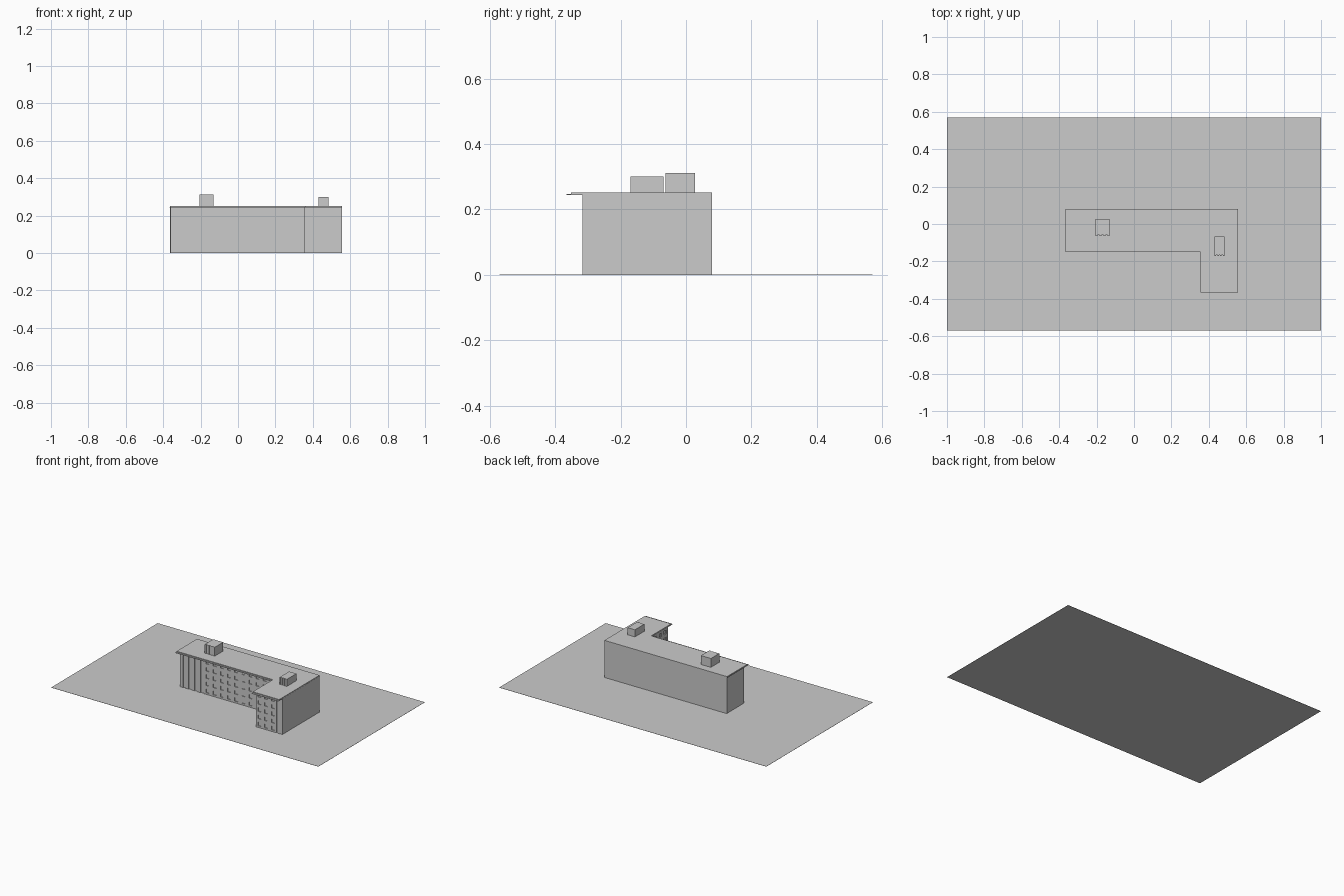
import bpy, bmesh

if "Cube" in bpy.data.objects:
    bpy.data.objects.remove(bpy.data.objects["Cube"])


def add_boxes(name, boxes):
    """One object made of boxes given as (x0, x1, y0, y1, z0, z1)."""
    bm = bmesh.new()
    for x0, x1, y0, y1, z0, z1 in boxes:
        for v in bmesh.ops.create_cube(bm, size=1)["verts"]:
            v.co = (x1 if v.co.x > 0 else x0, y1 if v.co.y > 0 else y0,
                    z1 if v.co.z > 0 else z0)
    return finish(name, bm)


def finish(name, bm):
    me = bpy.data.meshes.new(name)
    bm.to_mesh(me)
    bm.free()
    ob = bpy.data.objects.new(name, me)
    bpy.context.collection.objects.link(ob)
    return ob


def prism(name, outline, z0, z1):
    """Outline extruded upwards."""
    bm = bmesh.new()
    face = bm.faces.new([bm.verts.new((x, y, z0)) for x, y in outline])
    new = bmesh.ops.extrude_face_region(bm, geom=[face])["geom"]
    for v in new:
        if isinstance(v, bmesh.types.BMVert):
            v.co.z = z1
    bmesh.ops.recalc_face_normals(bm, faces=bm.faces)
    return finish(name, bm)


def ell(left, right, inner, back, front, tip):
    return [(left, back), (left, front), (inner, front),
            (inner, tip), (right, tip), (right, back)]


def window_wall(name, a0, a1, outer, inner, bays, along_y=False):
    """Lattice of piers and floor bands leaving shallow window recesses."""
    floors, step, fl = 5, (a1 - a0) / bays, TOP / 5
    pier, sill = step * 0.28, fl * 0.25
    spans = []
    for i in range(bays + 1):
        c = a0 + i * step
        spans.append((max(a0, c - pier), min(a1, c + pier), 0, TOP))
    for i in range(bays):
        c = a0 + i * step
        for k in range(floors + 1):
            spans.append((c + pier, c + step - pier,
                          max(0, k * fl - sill), min(TOP, k * fl + sill)))
    if along_y:
        return add_boxes(name, [(outer, inner, s[0], s[1], s[2], s[3]) for s in spans])
    return add_boxes(name, [(s[0], s[1], outer, inner, s[2], s[3]) for s in spans])


TOP = 0.244

# Site
add_boxes("site_plate", [(-1, 1, -0.57, 0.57, 0, 0.001)])

# L-shaped body behind the facades
prism("building_body", ell(-0.36, 0.553, 0.36, 0.075, -0.101, -0.311), 0, TOP)
add_boxes("back_wall", [(-0.363, 0.555, 0.075, 0.08, 0, TOP)])

# Facades with windows
window_wall("main_facade", -0.18, 0.355, -0.106, -0.101, 10)
window_wall("wing_facade", 0.355, 0.51, -0.316, -0.311, 3)
window_wall("wing_inner_facade", -0.311, -0.106, 0.355, 0.36, 4, along_y=True)

# Tall vertical fins at the left end and at the wing corner
add_boxes("left_fins", [(x, x + 0.022, -0.106, -0.101, 0, TOP)
                        for x in (-0.36, -0.318, -0.275, -0.23)])
add_boxes("corner_fins", [(x, x + 0.014, -0.316, -0.311, 0, TOP)
                          for x in (0.52, 0.541)])

# Roof slab with a thin projecting eave
prism("roof_eave", ell(-0.365, 0.556, 0.355, 0.08, -0.15, -0.365), TOP, 0.2465)
prism("roof_slab", ell(-0.363, 0.555, 0.357, 0.08, -0.138, -0.352), 0.2465, 0.252)

# Rooftop plant rooms with louvre slats on the front
for name, x0, x1, y0, y1, z1 in (("left_plant_room", -0.205, -0.13, -0.063, 0.027, 0.312),
                                 ("right_plant_room", 0.43, 0.484, -0.17, -0.068, 0.30)):
    add_boxes(name, [(x0, x1, y0 + 0.003, y1, 0.252, z1)])
    w = (x1 - x0) / 7
    add_boxes(name + "_slats", [(x0 + 2 * i * w, x0 + (2 * i + 1) * w, y0, y0 + 0.003, 0.252, z1)
                                for i in range(4)])
